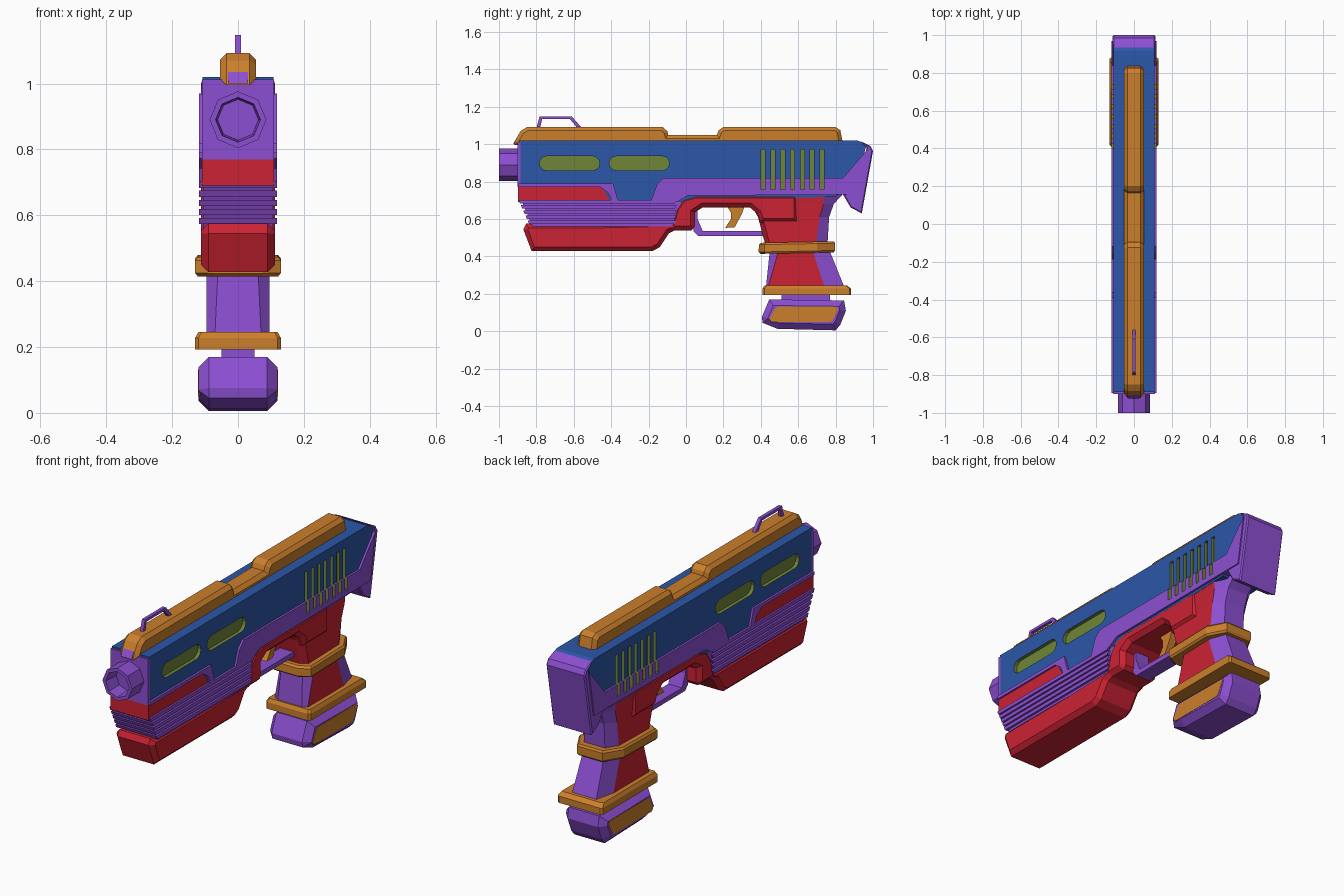
import bpy, bmesh, math

if "Cube" in bpy.data.objects:
    bpy.data.objects.remove(bpy.data.objects["Cube"])

# Shared palette: every part carries the same slots, faces pick an index
PURPLE, BLUE, RED, GOLD, OLIVE = range(5)
MATS = []
for name, col in [("purple", (.263, .078, .64)), ("blue", (.025, .095, .393)), ("red", (.60, .016, .033)),
                  ("gold", (.60, .214, .025)), ("olive", (.16, .238, .04))]:
    m = bpy.data.materials.new(name)
    m.diffuse_color = (*col, 1)
    m.use_nodes = True
    m.node_tree.nodes["Principled BSDF"].inputs["Base Color"].default_value = m.diffuse_color
    MATS.append(m)


def finish(name, bm):
    bmesh.ops.recalc_face_normals(bm, faces=bm.faces)
    me = bpy.data.meshes.new(name)
    bm.to_mesh(me)
    bm.free()
    for m in MATS:
        me.materials.append(m)
    ob = bpy.data.objects.new(name, me)
    bpy.context.collection.objects.link(ob)
    return ob


def loft_into(bm, rings, mat):
    """Skin closed rings of points, capping both ends."""
    vs = [[bm.verts.new(p) for p in r] for r in rings]
    n = len(vs[0])
    for a, b in zip(vs, vs[1:]):
        for i in range(n):
            f = bm.faces.new((a[i], a[(i + 1) % n], b[(i + 1) % n], b[i]))
            f.material_index = mat[i] if isinstance(mat, list) else mat
    for r in (vs[0], vs[-1]):
        bm.faces.new(r).material_index = mat[0] if isinstance(mat, list) else mat


def loft(name, rings, mat):
    bm = bmesh.new()
    loft_into(bm, rings, mat)
    return finish(name, bm)


def prism_into(bm, pts, x0, x1, mat):
    loft_into(bm, [[(x, y, z) for y, z in pts] for x in (x0, x1)], mat)


def prism(name, pts, w, mat, bevel=0, zmin=-1):
    """Side profile (y, z) extruded to +-w, optionally chamfered along its outline."""
    bm = bmesh.new()
    prism_into(bm, pts, -w, w, mat)
    bmesh.ops.recalc_face_normals(bm, faces=bm.faces)
    if bevel:
        es = [e for e in bm.edges if abs(e.verts[0].co.x - e.verts[1].co.x) < 1e-5
              and (e.verts[0].co.z + e.verts[1].co.z) / 2 > zmin]
        bmesh.ops.bevel(bm, geom=es, offset=bevel, segments=1, affect='EDGES',
                        profile=.5, clamp_overlap=True, material=-1)
    return finish(name, bm)


def rect(y0, y1, z0, z1):
    return [(y0, z0), (y1, z0), (y1, z1), (y0, z1)]


def ring(z, yf, ysf, ysb, yb, w, a, tilt=0):
    """Chamfered horizontal cross-section of the grip."""
    pts = [(-a, yf), (a, yf), (w, ysf), (w, ysb), (a, yb), (-a, yb), (-w, ysb), (-w, ysf)]
    return [(x, y, z + tilt * (y - .6)) for x, y in pts]


# Upper body and its raised lower shroud
body = prism("upper_body", [(-.89, .69), (-.89, 1.02), (.915, 1.02), (.965, 1.0), (.93, .85), (.8, .72),
                            (-.1, .69)], .108, BLUE)
shroud = prism("rear_shroud", [(-.19, .69), (-.155, .785), (-.12, .82), (.84, .82), (.955, .955), (.97, .97),
                               (.93, .73), (.82, .73), (.01, .725), (-.05, .69)], .119, PURPLE)
prism("front_shroud_lip", [(-.895, .772), (-.895, .79), (-.39, .79), (-.36, .69), (-.40, .70), (-.415, .74),
                           (-.46, .772)], .119, PURPLE)
prism("front_plate", rect(-.9, -.885, .77, 1.012), .109, PURPLE)
prism("front_red_insert", [(-.897, .69), (-.897, .773), (-.45, .773), (-.40, .69)], .110, RED)

# Recessed windows and vents, cut with an olive cutter
bm = bmesh.new()
for s in (-1, 1):
    for yc in (-.6225, -.25):
        pts = []
        for k in range(14):
            half = 1 if k < 7 else -1
            a = math.radians(-90 + 30 * (k if k < 7 else k - 1))
            pts.append((yc + half * .123 + .038 * math.cos(a), .898 + .038 * math.sin(a)))
        prism_into(bm, pts, s * .09, s * .2, OLIVE)
    for i in range(7):
        y = .412 + i * .0525
        prism_into(bm, rect(y - .011, y + .011, .757, .972), s * .093, s * .2, OLIVE)
cutter = finish("slot_cutter", bm)
cutter.hide_render = True
for ob in (body, shroud):
    mod = ob.modifiers.new("slots", 'BOOLEAN')
    mod.object = cutter
    mod.operation = 'DIFFERENCE'
    mod.solver = 'EXACT'
    bpy.context.view_layer.objects.active = ob
    bpy.ops.object.modifier_apply(modifier=mod.name)
bpy.data.objects.remove(cutter)

# Rear cap
prism("rear_cap", [(.935, 1.015), (.985, .992), (1.0, .965), (.94, .63), (.88, .662), (.84, .73), (.925, .76),
                   (.965, .98)], .113, PURPLE, .006)

# Octagonal hollow barrel
def octagon(y, r):
    return [(r * math.cos(k * math.pi / 4), y, .89 + r * math.sin(k * math.pi / 4)) for k in range(8)]


loft("barrel", [octagon(-.88, .086), octagon(-1, .086), octagon(-1, .068), octagon(-.92, .062)], PURPLE)

# Ribbed fore-end
prism("rib_core", [(-.885, .71), (-.82, .56), (-.05, .56), (-.02, .71)], .107, PURPLE)
for i in range(5):
    z1 = .702 - i * .0275
    z0 = z1 - .019
    yf = lambda z: -.895 + (.70 - z) * .45
    prism(f"rib_{i + 1}", [(yf(z1), z1), (yf(z0), z0), (-.06, z0), (-.05, z1)], .119, PURPLE)

# Red lower frame, fore-end to trigger arch
prism("lower_frame", [(-.855, .575), (-.87, .545), (-.825, .428), (-.18, .428), (-.14, .45), (-.09, .525),
                      (-.06, .54), (.03, .54), (.047, .56), (.047, .635), (.09, .663), (.34, .663), (.38, .63),
                      (.40, .58), (.6, .58), (.6, .735), (.05, .735), (-.02, .715), (-.06, .66),
                      (-.085, .575)], .112, RED, .022)

# Grip: red cheeks, purple back strap
UP = [RED, RED, RED, PURPLE, PURPLE, PURPLE, RED, RED]
LOW = [PURPLE, PURPLE, RED, PURPLE, PURPLE, PURPLE, RED, PURPLE]
loft("grip_upper", [ring(.735, .33, .36, .735, .84, .108, .06), ring(.68, .345, .375, .735, .79, .104, .06),
                    ring(.61, .385, .41, .715, .765, .1, .06), ring(.44, .43, .455, .69, .755, .097, .06)], UP)
loft("grip_lower", [ring(.45, .45, .50, .67, .76, .095, .06), ring(.24, .428, .44, .74, .845, .096, .07)], LOW)
loft("grip_band", [ring(.418, .40, .43, .70, .79, .122, .07, .02), ring(.428, .388, .42, .70, .797, .13, .075, .02),
                   ring(.467, .39, .42, .70, .797, .13, .075, .02),
                   ring(.477, .40, .43, .70, .79, .122, .07, .02)], GOLD)
loft("grip_flange", [ring(.193, .41, .42, .875, .882, .13, .12), ring(.228, .41, .42, .875, .882, .13, .12),
                     ring(.246, .42, .43, .85, .86, .12, .11)], GOLD)

# Magazine base
prism("base_neck", rect(.51, .77, .14, .20), .05, PURPLE)
prism("magazine_base", [(.445, .17), (.845, .165), (.855, .11), (.825, .035), (.80, .005), (.49, .013),
                        (.41, .045), (.405, .075)], .12, PURPLE, .032)
for s, side in ((-1, "left"), (1, "right")):
    bm = bmesh.new()
    prism_into(bm, [(.49, .132), (.805, .132), (.815, .12), (.782, .055), (.77, .05), (.455, .05), (.445, .065),
                    (.475, .12)], s * .116, s * .1215, GOLD)
    finish("base_panel_" + side, bm)

# Trigger and guard
prism("trigger", [(.215, .675), (.315, .675), (.30, .63), (.26, .555), (.21, .553), (.24, .60), (.24, .635)],
      .02, GOLD)
prism("trigger_guard", [(.04, .65), (.04, .535), (.065, .51), (.43, .51), (.43, .535), (.09, .535), (.062, .60),
                        (.062, .65)], .04, PURPLE)

# Top rail and sight
prism("top_rail", [(-.92, .995), (-.905, 1.035), (-.885, 1.07), (-.85, 1.092), (-.125, 1.092), (-.10, 1.07),
                   (-.095, 1.05), (.165, 1.05), (.175, 1.075), (.20, 1.092), (.80, 1.092), (.825, 1.075),
                   (.84, 1.0)], .054, GOLD, .022)
prism("rail_front_foot", [(-.925, 1.0), (-.905, 1.035), (-.88, 1.035), (-.88, 1.0)], .03, PURPLE)
prism("sight", [(-.80, 1.085), (-.783, 1.148), (-.61, 1.148), (-.555, 1.085), (-.58, 1.085), (-.62, 1.134),
                (-.77, 1.134), (-.78, 1.085)], .009, PURPLE)
